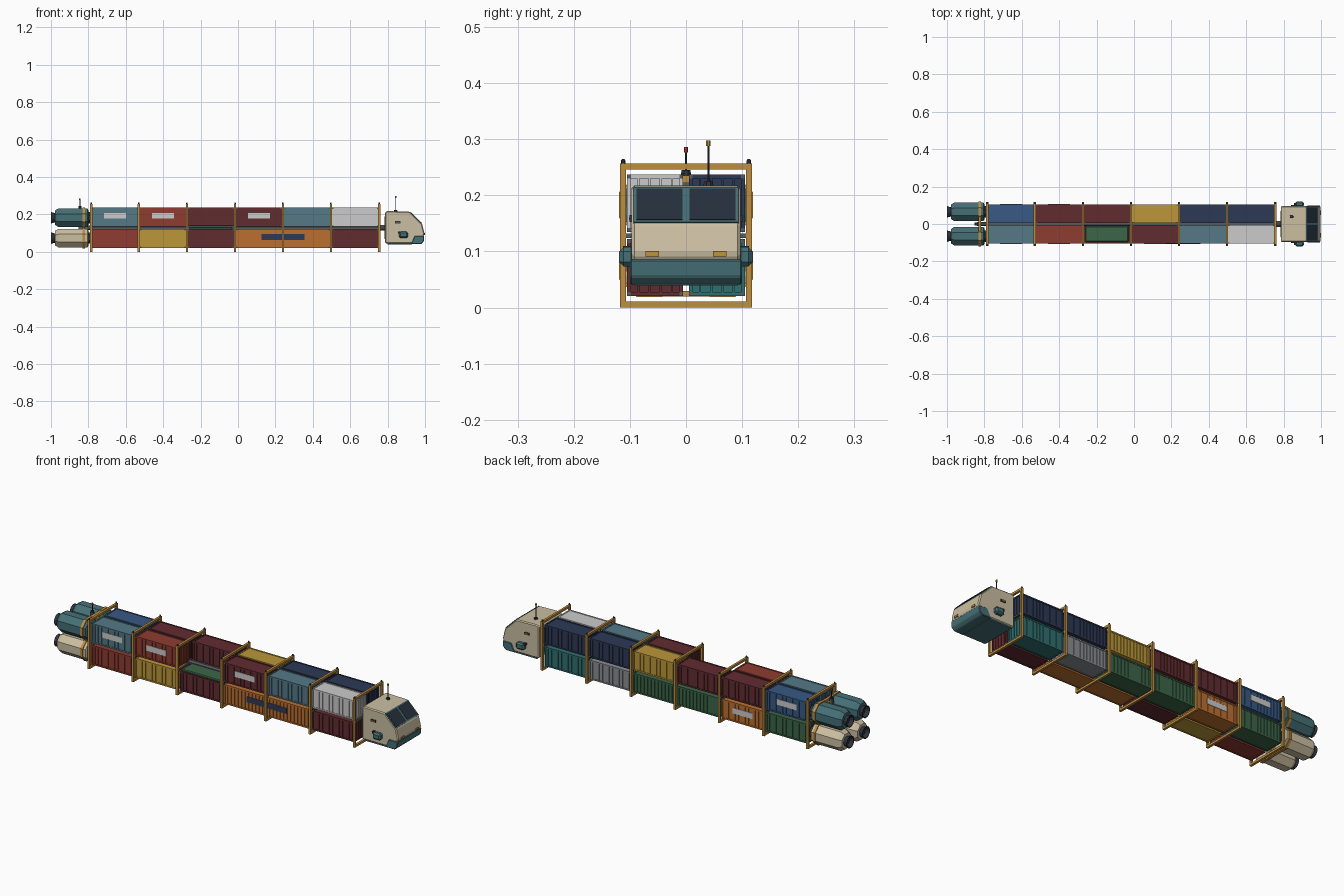
import bpy, bmesh, math
from mathutils import Matrix, Vector

if "Cube" in bpy.data.objects:
    bpy.data.objects.remove(bpy.data.objects["Cube"])

COL = dict(teal=(.06, .16, .18), cream=(.60, .52, .36), amber=(.52, .27, .05), dark=(.03, .035, .045),
           steel=(.10, .11, .12), glass=(.02, .03, .045), blue=(.04, .10, .23), sea=(.09, .19, .24),
           red=(.27, .045, .03), maroon=(.12, .025, .03), yellow=(.50, .31, .04), orange=(.50, .16, .03),
           navy=(.025, .04, .09), white=(.55, .55, .53), grey=(.26, .27, .29), green=(.045, .13, .065),
           jade=(.03, .16, .16), lamp=(.6, .05, .05))
MATS = {}


def mat(key):
    if key not in MATS:
        MATS[key] = bpy.data.materials.new(key)
        MATS[key].diffuse_color = (*COL[key], 1)
    return MATS[key]


def finish(name, bm, *keys):
    bmesh.ops.recalc_face_normals(bm, faces=bm.faces)
    me = bpy.data.meshes.new(name)
    bm.to_mesh(me)
    bm.free()
    for k in keys:
        me.materials.append(mat(k))
    ob = bpy.data.objects.new(name, me)
    bpy.context.collection.objects.link(ob)
    return ob


def add_box(bm, x0, x1, y0, y1, z0, z1, m=0):
    M = Matrix.Translation(((x0 + x1) / 2, (y0 + y1) / 2, (z0 + z1) / 2)) @ \
        Matrix.Diagonal((abs(x1 - x0), abs(y1 - y0), abs(z1 - z0), 1))
    for v in bmesh.ops.create_cube(bm, size=1, matrix=M)['verts']:
        for f in v.link_faces:
            f.material_index = m


def box(name, key, *d):
    bm = bmesh.new()
    add_box(bm, *d)
    return finish(name, bm, key)


def bevel(ob, w):
    b = ob.modifiers.new("bevel", 'BEVEL')
    b.width, b.segments, b.limit_method = w, 1, 'ANGLE'
    return ob


def prism(name, key, pts, y0, y1):
    """Extrude an xz profile along y."""
    bm = bmesh.new()
    f = bm.faces.new([bm.verts.new((x, y0, z)) for x, z in pts])
    r = bmesh.ops.extrude_face_region(bm, geom=[f])
    bmesh.ops.translate(bm, vec=(0, y1 - y0, 0), verts=[v for v in r['geom'] if isinstance(v, bmesh.types.BMVert)])
    return finish(name, bm, key)


def lathe(name, key, prof, loc, n=8, axis='X', closed=False):
    """Faceted turned part; radii are measured to the flats."""
    bm = bmesh.new()
    rings = []
    for a, r in prof:
        r /= math.cos(math.pi / n)
        ring = []
        for i in range(n):
            t = 2 * math.pi * (i + .5) / n
            p = (a, r * math.cos(t), r * math.sin(t)) if axis == 'X' else (r * math.cos(t), r * math.sin(t), a)
            ring.append(bm.verts.new(Vector(p) + Vector(loc)))
        rings.append(ring)
    pairs = list(zip(rings, rings[1:])) + ([(rings[-1], rings[0])] if closed else [])
    for a, b in pairs:
        for i in range(n):
            j = (i + 1) % n
            bm.faces.new((a[i], a[j], b[j], b[i]))
    if not closed:
        bm.faces.new(rings[0])
        bm.faces.new(rings[-1])
    return finish(name, bm, key)


FX = [-.785, -.53, -.273, -.016, .24, .497, .755]   # frame stations


def container(name, key, i, side, upper, span=1, label=None):
    x0, x1 = FX[i] + .006, FX[i + span] - .006
    y0, y1 = (-.105, -.005) if side < 0 else (.005, .105)
    z0, z1 = (.135, .237) if upper else (.021, .122)
    e, t = .004, .007
    bm = bmesh.new()
    add_box(bm, x0 + e, x1 - e, y0 + e, y1 - e, z0 + .002, z1 - .002)
    # edge rails and corner posts
    for y in (y0, y1 - t):
        for z in (z0, z1 - t):
            add_box(bm, x0 + t, x1 - t, y, y + t, z, z + t)
        for x in (x0, x1 - t):
            add_box(bm, x, x + t, y, y + t, z0 + t, z1 - t)
            for z in (z0, z1 - t):
                add_box(bm, x, x + t, y, y + t, z, z + t, 1)
    for x in (x0, x1 - t):
        for z in (z0, z1 - t):
            add_box(bm, x, x + t, y0 + t, y1 - t, z, z + t)
    # corrugation ribs on the sides, door bars on the ends
    n = 12 * span
    step = (x1 - x0 - 2 * t) / n
    for k in range(n):
        x = x0 + t + step * (k + .25)
        add_box(bm, x, x + step * .5, y0 + .0015, y1 - .0015, z0 + t, z1 - t)
    for k in range(4):
        y = y0 + .02 * (k + 1)
        add_box(bm, x0 + .001, x1 - .001, y - .002, y + .002, z0 + t, z1 - t)
    finish(name, bm, key, 'steel')
    if label:
        c, w = (x0 + x1) / 2, .058 * (2 if span > 1 else 1)
        yo = y0 if side < 0 else y1
        zc = (z0 + z1) / 2 + .008
        box(name + "_panel", label, c - w, c + w, yo - .001, yo + .001, zc - .015, zc + .015)


# cargo rows: (colour, slot, span, label)
ROWS = {
    ("front_upper", -1, True): [("sea", 0, 1, "white"), ("red", 1, 1, "white"), ("maroon", 3, 1, "white"),
                                ("sea", 4, 1, None), ("white", 5, 1, None)],
    ("front_lower", -1, False): [("red", 0, 1, None), ("yellow", 1, 1, None), ("maroon", 2, 1, None),
                                 ("orange", 3, 2, "navy"), ("maroon", 5, 1, None)],
    ("back_upper", 1, True): [("blue", 0, 1, "white"), ("maroon", 1, 1, None), ("maroon", 2, 1, None),
                              ("yellow", 3, 1, None), ("navy", 4, 1, None), ("navy", 5, 1, None)],
    ("back_lower", 1, False): [("green", 0, 1, None), ("orange", 1, 1, "white"), ("green", 2, 2, None),
                               ("grey", 4, 1, None), ("jade", 5, 1, None)]}
for (row, side, upper), items in ROWS.items():
    for key, i, span, lab in items:
        container(f"container_{row}_{i}", key, i, side, upper, span, lab)
# tarpaulin cover on the container under the empty slot
bevel(box("tarp_cover", "green", -.26, -.03, -.096, -.012, .118, .131), .004)

# portal frames with corner lamps
for k, x in enumerate(FX):
    bm = bmesh.new()
    w = .006
    for s in (-1, 1):
        add_box(bm, x - w, x + w, s * .107, s * .118, .0, .257)
    for z in (.0, .246):
        add_box(bm, x - w, x + w, -.107, .107, z, z + .011)
    finish(f"cargo_frame_{k}", bm, "amber")
    box(f"frame_tie_{k}", "steel", x - .004, x + .004, -.107, .107, .124, .132)
    for s in (-1, 1):
        lathe(f"frame_lamp_{k}_{s}", "dark", [(.256, .004), (.262, .004), (.265, .002)], (x, s * .112, 0), 8, 'Z')

# central spine
lathe("spine", "steel", [(-.84, .012), (.76, .012), (.76, .015), (.79, .015)], (0, 0, .128))

# engines, collars and nozzles
for s in (-1, 1):
    for z, key in ((.0735, "cream"), (.1825, "teal")):
        n = f"{'upper' if z > .1 else 'lower'}_{s}"
        c = (0, s * .065, z)
        lathe("engine_" + n, key, [(-.80, .04), (-.805, .05), (-.96, .05), (-.978, .039)], c)
        lathe("engine_mount_" + n, "dark", [(-.782, .03), (-.80, .03)], c)
        lathe("engine_collar_" + n, "amber", [(-.832, .048), (-.832, .0545), (-.818, .0545), (-.818, .048)],
              c, closed=True)
        lathe("nozzle_" + n, "dark", [(-.972, .024), (-.984, .026), (-1.0, .031), (-1.0, .027), (-.982, .018)], c, 12)
box("engine_bridge_upper", "amber", -.832, -.818, -.045, .045, .222, .235)
box("engine_bridge_lower", "amber", -.832, -.818, -.045, .045, .02, .03)
box("rear_mast_post", "steel", -.853, -.837, -.008, .008, .12, .238)

# cab body, belly and bumper
bevel(prism("cab_body", "cream", [(.787, .045), (.787, .213), (.80, .218), (.918, .215), (.984, .150),
                                  (.998, .095), (.992, .085), (.975, .045)], -.097, .097), .005)
bevel(prism("cab_bumper", "teal", [(.925, .041), (.978, .041), (.993, .055), (.996, .086), (.945, .086)],
            -.100, .100), .003)
box("cab_belly", "teal", .80, .93, -.093, .093, .039, .047)
box("cab_rear_bulkhead", "steel", .782, .79, -.07, .07, .07, .19)


def screen(name, key, a, b, off, y0, y1):
    """Plate lying on the sloping windscreen between fractions a and b."""
    p, q = Vector((.918, .215)), Vector((.984, .150))
    d = q - p
    nrm = Vector((-d.y, d.x)).normalized()
    A, B = p + d * a, p + d * b
    prism(name, key, [tuple(v) for v in (A - nrm * .004, B - nrm * .004, B + nrm * off, A + nrm * off)], y0, y1)


screen("windscreen_frame", "teal", .02, .98, .0015, -.094, .094)
for s in (-1, 1):
    y = sorted((s * .006, s * .088))
    screen(f"windscreen_pane_{s}", "glass", .08, .92, .003, *y)
    # headlights, side pods, side vents
    box(f"headlight_{s}", "amber", .985, 1.0, s * .06 - .012, s * .06 + .012, .091, .101)
    box(f"headlight_lens_{s}", "yellow", .99, 1.001, s * .06 - .008, s * .06 + .008, .093, .098)
    bevel(box(f"side_pod_{s}", "teal", .86, .908, s * .09, s * .119, .073, .108), .008)
    box(f"side_pod_cap_{s}", "dark", .856, .866, s * .09, s * .112, .098, .11)
    box(f"side_vent_{s}", "dark", .84, .868, s * .095, s * .101, .153, .165)
    box(f"side_vent_slat_{s}", "amber", .845, .863, s * .095, s * .102, .157, .161)

# antennas
for n, x, y, z0, z1, tip in (("cab", .843, .04, .215, .298, "yellow"), ("rear", -.845, 0, .235, .286, "lamp")):
    lathe(n + "_antenna_base", "dark", [(z0, .009), (z0 + .01, .008)], (x, y, 0), 8, 'Z')
    lathe(n + "_antenna_mast", "dark", [(z0, .002), (z1 - .008, .002)], (x, y, 0), 8, 'Z')
    lathe(n + "_antenna_tip", tip, [(z1 - .01, .004), (z1, .004)], (x, y, 0), 8, 'Z')

for m in bpy.data.materials:
    if m.users and not m.is_grease_pencil:
        m.use_nodes = True
        m.node_tree.nodes["Principled BSDF"].inputs["Base Color"].default_value = m.diffuse_color
